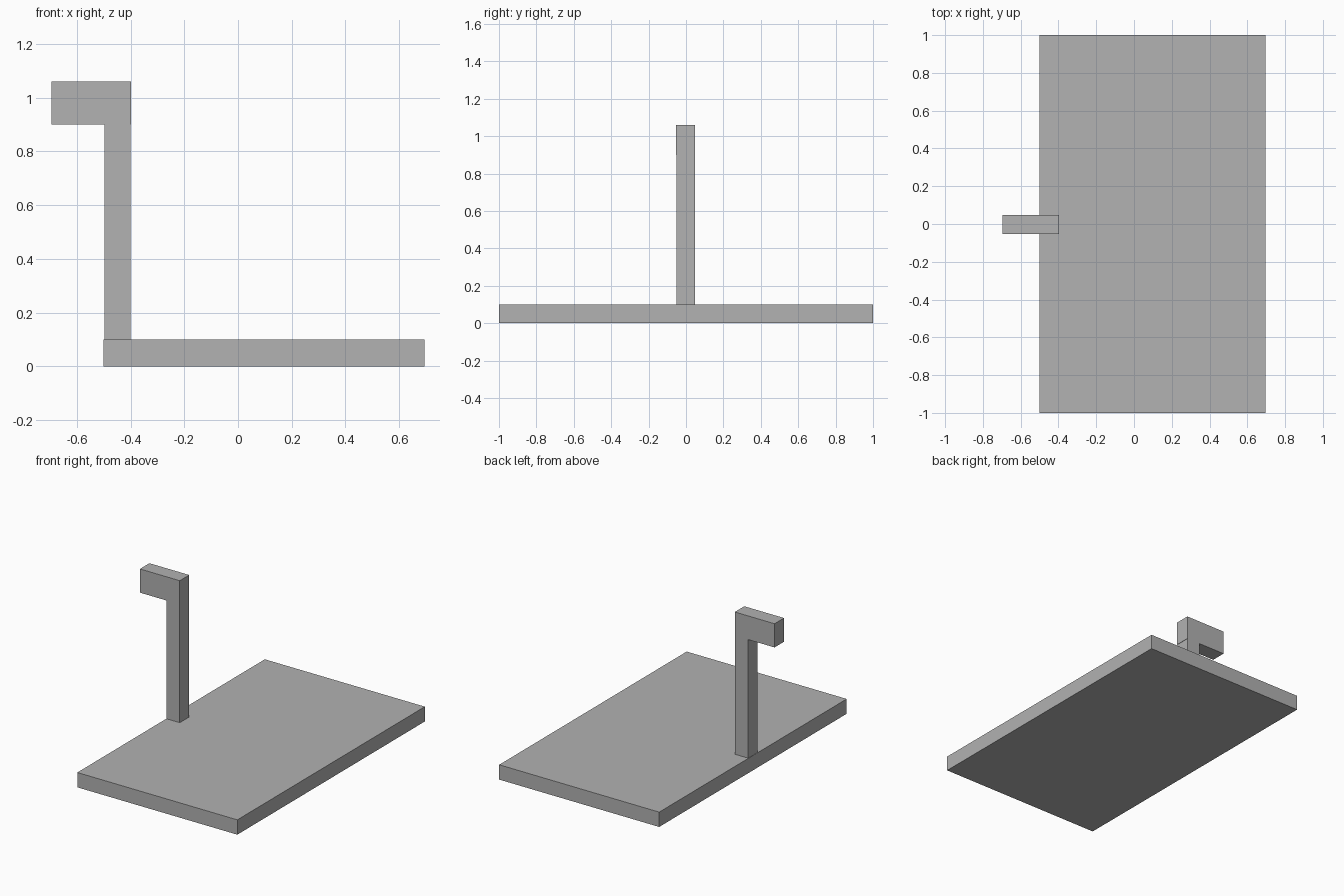
import bpy
from mathutils import Vector

cube = bpy.data.objects.get("Cube")
if cube:
    bpy.data.objects.remove(cube, do_unlink=True)

# Single plain grey
grey = bpy.data.materials.new("plain grey")
grey.use_nodes = True
colour = (0.445, 0.445, 0.445, 1)
grey.diffuse_color = colour
grey.node_tree.nodes["Principled BSDF"].inputs["Base Color"].default_value = colour


def box(name, low, high):
    """Axis-aligned box between two corners."""
    low, high = Vector(low), Vector(high)
    bpy.ops.mesh.primitive_cube_add(size=1, location=(low + high) / 2)
    ob = bpy.context.object
    ob.name = name
    ob.scale = high - low
    bpy.ops.object.transform_apply(location=False, rotation=False, scale=True)
    ob.data.materials.append(grey)
    return ob


# Flat slab, upright post at its right edge, and overhanging head block
box("base_slab", (-0.5, -1, 0), (0.695, 1, 0.1))
box("post", (-0.498, -0.05, 0.1), (-0.4, 0.048, 0.9))
box("head_block", (-0.695, -0.053, 0.9), (-0.398, 0.048, 1.06))
